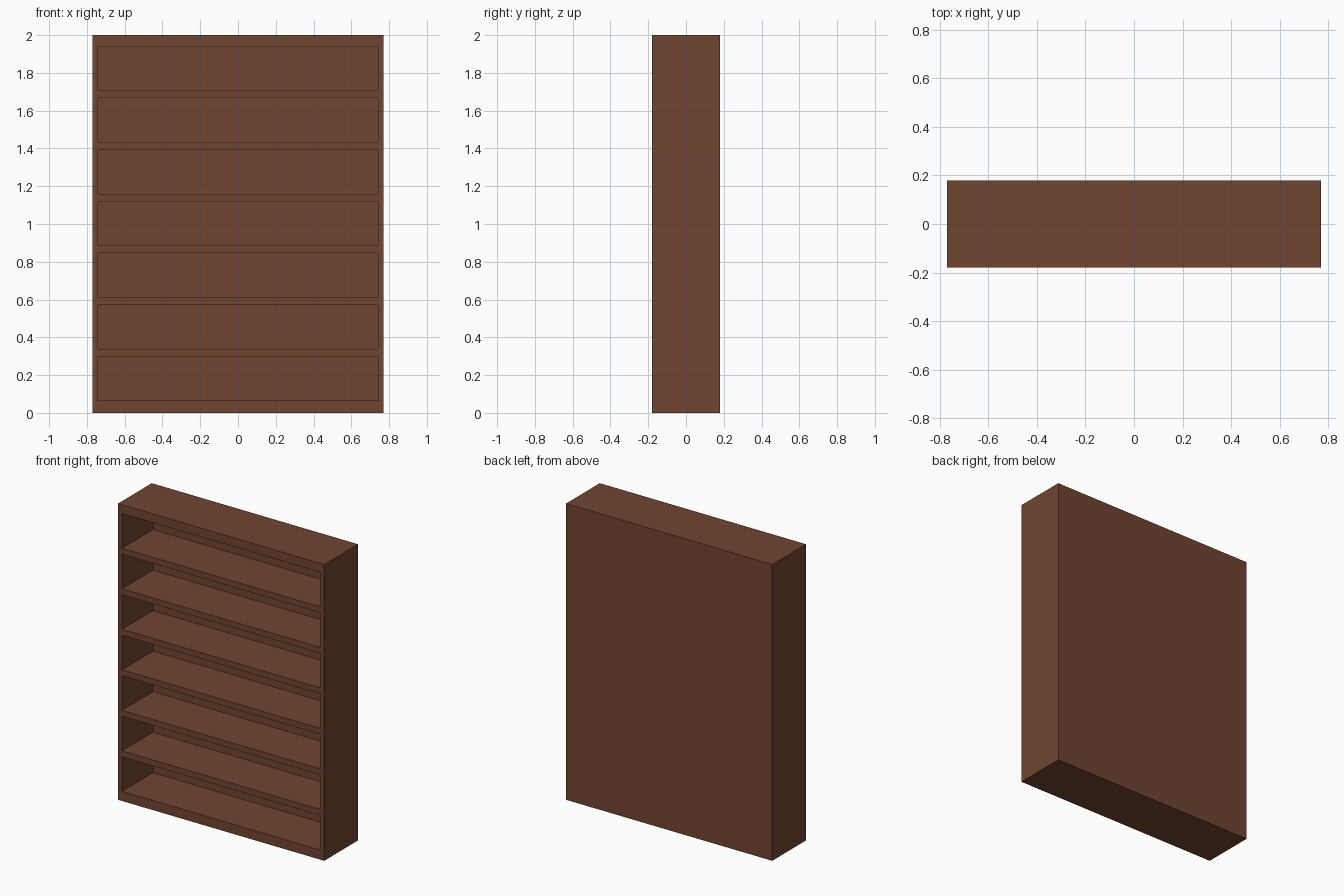
import bpy

if "Cube" in bpy.data.objects:
    bpy.data.objects.remove(bpy.data.objects["Cube"])

W, D, H = 1.54, 0.36, 2.0          # overall size
SIDE, BACK = 0.03, 0.03            # side and back panel thickness
BASE, TOP, SHELF = 0.065, 0.06, 0.04
BAYS = 7
BAY_H = (H - BASE - TOP - SHELF * (BAYS - 1)) / BAYS


def box(name, x, y, z):
    """Box from (min, max) ranges on each axis."""
    verts = [(a, b, c) for a in x for b in y for c in z]
    faces = [(0, 1, 3, 2), (4, 6, 7, 5), (0, 4, 5, 1),
             (2, 3, 7, 6), (0, 2, 6, 4), (1, 5, 7, 3)]
    mesh = bpy.data.meshes.new(name)
    mesh.from_pydata(verts, [], faces)
    obj = bpy.data.objects.new(name, mesh)
    bpy.context.collection.objects.link(obj)
    return obj


# Solid cabinet block
bookcase = box("bookcase", (-W / 2, W / 2), (-D / 2, D / 2), (0, H))
wood = bpy.data.materials.new("brown_wood")
wood.diffuse_color = (0.162, 0.06, 0.031, 1)
wood.use_nodes = True
wood.node_tree.nodes["Principled BSDF"].inputs["Base Color"].default_value = wood.diffuse_color
bookcase.data.materials.append(wood)
bpy.context.view_layer.objects.active = bookcase

# Hollow out each shelf bay from the front, leaving the shelves between
for i in range(BAYS):
    z = BASE + i * (BAY_H + SHELF)
    cutter = box("bay_cutter", (-W / 2 + SIDE, W / 2 - SIDE),
                 (-D / 2 - 0.1, D / 2 - BACK), (z, z + BAY_H))
    cutter.hide_render = True
    cutter.data.materials.append(wood)
    mod = bookcase.modifiers.new("bay", 'BOOLEAN')
    mod.operation = 'DIFFERENCE'
    mod.solver = 'EXACT'
    mod.object = cutter
    bpy.ops.object.modifier_apply(modifier=mod.name)
    bpy.data.objects.remove(cutter)
